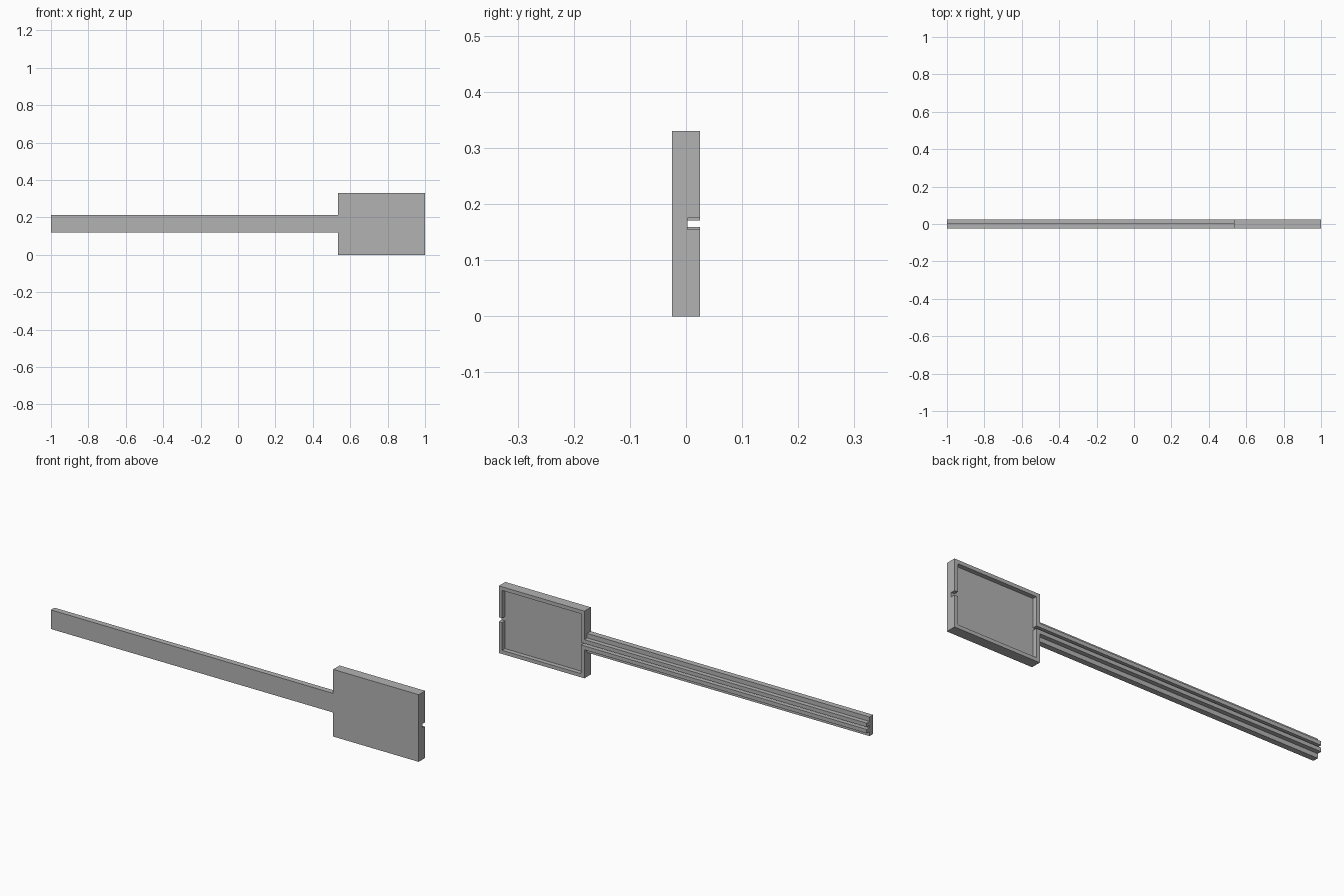
import bpy
import bmesh

cube = bpy.data.objects.get("Cube")
if cube:
    bpy.data.objects.remove(cube, do_unlink=True)

FRONT, FLOOR, BACK = -0.025, 0.003, 0.025   # depth levels
MID = 0.165                                 # height of the centre line
CASE_X, WALL = 0.535, 0.018

grey = bpy.data.materials.new("plain grey")
grey.use_nodes = True
colour = (0.45, 0.45, 0.45, 1)
grey.diffuse_color = colour
grey.node_tree.nodes["Principled BSDF"].inputs["Base Color"].default_value = colour


def extrude_profile(name, profile, x0, x1):
    """Extrude a (y, z) outline along x."""
    bm = bmesh.new()
    face = bm.faces.new([bm.verts.new((x0, y, z)) for y, z in profile])
    moved = bmesh.ops.extrude_face_region(bm, geom=[face])["geom"]
    verts = [v for v in moved if isinstance(v, bmesh.types.BMVert)]
    bmesh.ops.translate(bm, verts=verts, vec=(x1 - x0, 0, 0))
    bmesh.ops.recalc_face_normals(bm, faces=bm.faces)
    mesh = bpy.data.meshes.new(name)
    bm.to_mesh(mesh)
    bm.free()
    mesh.materials.append(grey)
    obj = bpy.data.objects.new(name, mesh)
    bpy.context.collection.objects.link(obj)
    return obj


def block(name, x0, x1, y0, y1, z0, z1):
    return extrude_profile(name, [(y0, z0), (y1, z0), (y1, z1), (y0, z1)], x0, x1)


def cut(obj, cutter):
    cutter.hide_render = True
    mod = obj.modifiers.new("cut", "BOOLEAN")
    mod.operation = "DIFFERENCE"
    mod.solver = "EXACT"
    mod.object = cutter
    bpy.context.view_layer.objects.active = obj
    bpy.ops.object.modifier_apply(modifier=mod.name)
    bpy.data.objects.remove(cutter, do_unlink=True)


# Shallow case, open at the back, with a slot in each end wall
case = block("case", CASE_X, 1, FRONT, BACK, 0, 2 * MID)
cut(case, block("cavity", CASE_X + WALL, 1 - WALL, FLOOR, 0.05,
                WALL, 2 * MID - WALL))
for x, half in ((CASE_X + WALL / 2, 0.006), (1 - WALL / 2, 0.0105)):
    cut(case, block("slot", x - WALL, x + WALL, FLOOR, 0.05,
                    MID - half, MID + half))

# Long arm: flat strip with two rails that form a channel
upper = [(FRONT, 0.047), (FLOOR, 0.047), (FLOOR, 0.025),
         (BACK, 0.025), (BACK, 0.006), (FLOOR, 0.006)]
profile = [(y, MID + h) for y, h in upper]
profile += [(y, MID - h) for y, h in reversed(upper)]
extrude_profile("arm", profile, -1, CASE_X)
